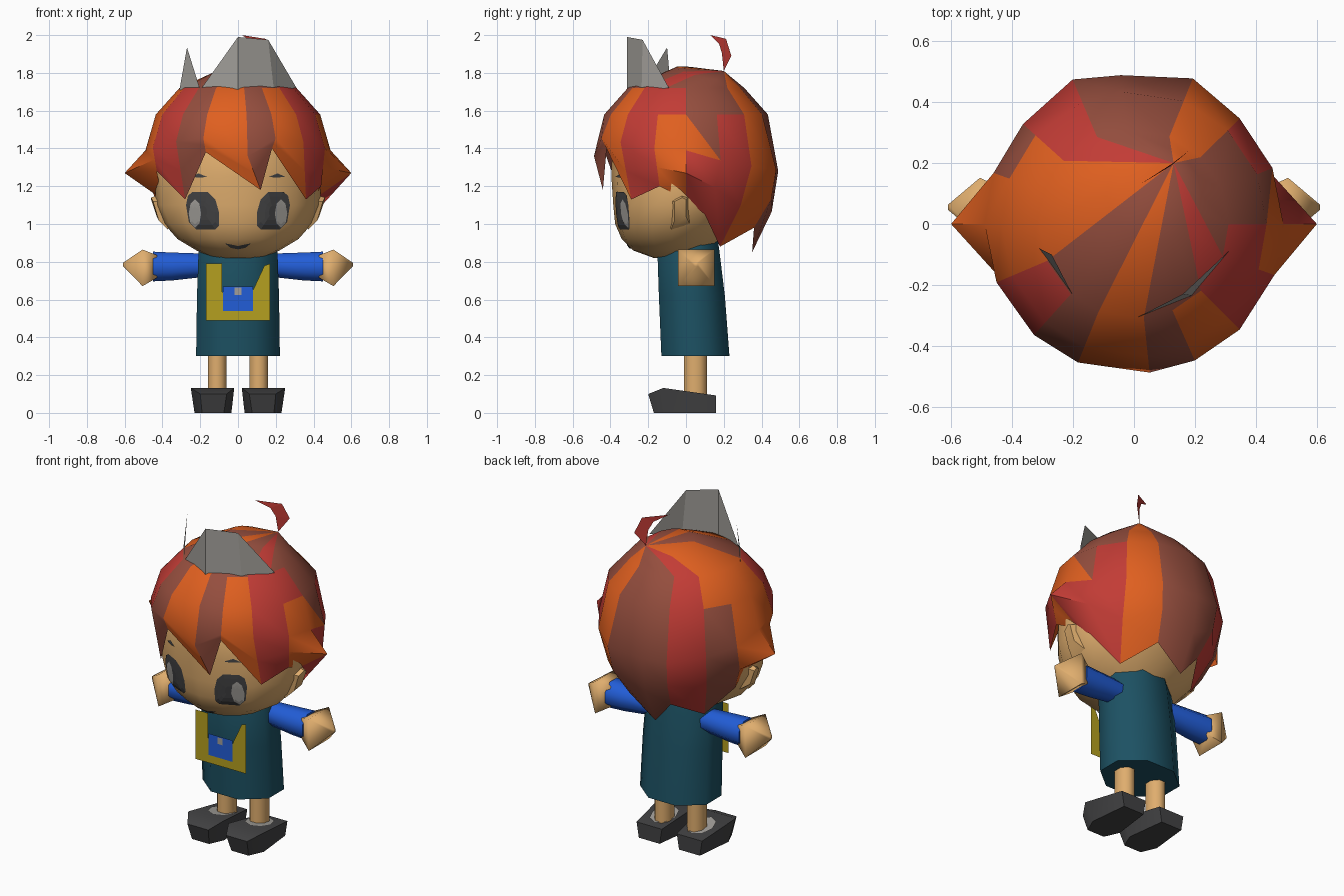
import bpy, math
from mathutils import Vector
from mathutils.bvhtree import BVHTree

if "Cube" in bpy.data.objects:
    bpy.data.objects.remove(bpy.data.objects["Cube"])

COLORS = {
    "orange": (.74, .115, .014), "red": (.54, .045, .036), "brown": (.30, .076, .048),
    "skin": (.74, .42, .155), "teal": (.012, .083, .125), "blue": (.016, .11, .68),
    "yellow": (.46, .35, .014), "charcoal": (.055, .055, .057), "grey": (.36, .345, .32)}
MATS = {}
for n, c in COLORS.items():
    MATS[n] = bpy.data.materials.new(n)
    MATS[n].diffuse_color = (*c, 1)


def build(name, verts, faces, mats, idx=None, smooth=None):
    me = bpy.data.meshes.new(name)
    me.from_pydata([tuple(v) for v in verts], [], faces)
    for m in mats:
        me.materials.append(MATS[m])
    if idx:
        for p, i in zip(me.polygons, idx):
            p.material_index = i
    ob = bpy.data.objects.new(name, me)
    bpy.context.collection.objects.link(ob)
    if smooth:
        bpy.ops.object.select_all(action='DESELECT')
        ob.select_set(True)
        bpy.context.view_layer.objects.active = ob
        bpy.ops.object.shade_smooth_by_angle(angle=math.radians(smooth))
    return ob


def loft(name, rings, mat, smooth=None, flip=False):
    """Skin a list of equal-length rings and cap both ends."""
    n = len(rings[0])
    verts = [p for r in rings for p in r]
    faces = [(k*n+i, k*n+(i+1) % n, (k+1)*n+(i+1) % n, (k+1)*n+i)
             for k in range(len(rings)-1) for i in range(n)]
    faces += [tuple(range(n))[::-1], tuple((len(rings)-1)*n+i for i in range(n))]
    if flip:
        faces = [f[::-1] for f in faces]
    return build(name, verts, faces, [mat], smooth=smooth)


def oval(cx, rx, yf, yb, z, n, off=0.0):
    """Horizontal ring between a front and a back depth."""
    cy = (yf+yb)/2
    return [(cx+rx*math.cos(a), cy+(yb-yf)/2*math.sin(a), z)
            for a in (2*math.pi*(i+off)/n for i in range(n))]


# head
HEAD = [(.82, .13, -.17, .08), (.86, .22, -.28, .13), (.92, .32, -.34, .19), (1.0, .39, -.375, .26),
        (1.1, .435, -.385, .32), (1.25, .44, -.395, .36), (1.45, .39, -.39, .36), (1.6, .27, -.27, .26)]
head = loft("head", [oval(0, rx, yf, yb, z, 16) for z, rx, yf, yb in HEAD], "skin", 60)
tree = BVHTree.FromPolygons([v.co for v in head.data.vertices],
                            [tuple(p.vertices) for p in head.data.polygons])


def decal(name, outline, mat, lift):
    """Thin painted shape wrapped onto the face."""
    n = len(outline)
    cx, cz = (sum(p[k] for p in outline)/n for k in (0, 1))
    area = sum(outline[i-1][0]*outline[i][1]-outline[i][0]*outline[i-1][1] for i in range(n))
    if area < 0:
        outline = outline[::-1]
    verts = []
    for s in (1, .75, .5, .25):
        for x, z in outline:
            x, z = cx+(x-cx)*s, cz+(z-cz)*s
            hit = tree.ray_cast(Vector((x, -2, z)), Vector((0, 1, 0)))[0]
            verts.append((x, hit.y-lift, z))
    faces = [(k*n+i, k*n+(i+1) % n, (k+1)*n+(i+1) % n, (k+1)*n+i) for k in range(3) for i in range(n)]
    faces.append(tuple(3*n+i for i in range(n)))
    build(name, verts, faces, [mat])


# eyes, brows, ears
for s, side in ((-1, "left"), (1, "right")):
    eye = [(.10, .99), (.12, .97), (.22, .97), (.26, 1.01), (.275, 1.1), (.265, 1.15), (.24, 1.17),
           (.16, 1.17), (.12, 1.13), (.10, 1.06)]
    decal("eye_" + side, [(s*x, z) for x, z in eye], "charcoal", .006)
    decal("eye_shine_" + side, [(s*(.228+.033*math.cos(a)), 1.055+.075*math.sin(a))
                                for a in (i*math.pi/4 for i in range(8))], "grey", .009)
    decal("brow_" + side, [(s*x, z) for x, z in
                           ((.165, 1.25), (.20, 1.245), (.25, 1.25), (.21, 1.268))], "charcoal", .006)
    base = [(s*.37, y, z) for y, z in ((-.10, 1.12), (-.03, 1.17), (.03, 1.15), (.02, 1.0), (-.08, .97))]
    tip = [(s*x, y, z) for x, y, z in ((.45, -.06, 1.12), (.46, -.02, 1.14), (.46, 0, 1.13),
                                       (.43, 0, 1.04), (.42, -.06, 1.02))]
    loft("ear_" + side, [base, tip], "skin", 50, s > 0)

# mouth
mouth = [(-.07, .898), (-.04, .874), (0, .866), (.04, .874), (.07, .898), (.035, .888), (0, .884), (-.035, .888)]
decal("mouth", mouth, "charcoal", .007)

# hair: one column per lock edge as angle from the front, then the hem point
COLS = [(-22, -.17, -.43, 1.38), (6, .12, -.44, 1.18), (24, .18, -.42, 1.40), (45, .36, -.29, 1.13),
        (70, .44, -.14, 1.2), (90, .40, 0, 1.13), (112, .40, .10, 1.05), (135, .25, .18, .88),
        (158, .13, .36, .98), (185, -.04, .35, .85), (203, -.15, .36, .98), (228, -.25, .18, .88),
        (250, -.40, .10, 1.05), (270, -.40, 0, 1.13), (293, -.43, -.16, 1.28), (318, -.28, -.34, 1.13)]
apex = Vector((.13, .2, 1.81))
verts = [apex]
for ang, hx, hy, hz in COLS:
    a = math.radians(ang)
    d = Vector((math.sin(a), -math.cos(a), 0))
    ring_a = d*.31 + Vector((0, 0, 1.72))
    mid = (apex+ring_a)/2
    mid.z += max(0, (ring_a-apex).length-.25)*.23
    ring_b = d*.435 + Vector((0, 0, 1.58))
    ring_c = d*(.515 if ang in (158, 203) else .49) + Vector((0, 0, 1.37+.09*math.cos(a)))
    if ang == 6:
        ring_c.z = 1.36
    hem = Vector((hx, hy, hz))
    flare = (ring_c+hem)/2
    if ang in (90, 270):            # side locks flare outwards
        flare = d*.6 + Vector((0, 0, 1.27))
        ring_c.z = 1.39
    elif ang > 100 and ang < 260:   # back stays full above the hem
        flare += d*.035
    verts += [mid, ring_a, ring_b, ring_c, flare, hem]
KEY = "ORB"
CAP = "OBBRBBBOBBROOOBB"
TOP = "OBORRBBOBBROOORB"
MID = "OBORORROBBRBOORB"
HEM = "OBORORROBBRBOORB"
faces, idx = [], []
N, R = len(COLS), 6
for i in range(N):
    p, q = 1+i*R, 1+((i+1) % N)*R
    faces.append((0, p, q))
    idx.append(KEY.index(CAP[i]))
    for k, code in enumerate((CAP, TOP, MID, HEM, HEM)):
        quad = (p+k, p+k+1, q+k+1, q+k)
        if k == 2 and i == 5:       # lock edge runs diagonally here
            faces += [quad[:3], (quad[0], quad[2], quad[3])]
            idx += [0, 2]
        else:
            faces.append(quad)
            idx.append(KEY.index(code[i]))
build("hair", verts, faces, ["orange", "red", "brown"], idx, 40)

# curled hair tuft
build("hair_tuft", [apex, (.18, .24, 1.89), (.12, .19, 1.905), (.147, .212, 1.98), (.095, .175, 1.955), (.02, .13, 2.0)],
      [(0, 1, 2), (1, 3, 4, 2), (3, 5, 4)], ["red"])

# crown plates
build("crown_front", [(-.2, -.23, 1.71), (0, -.312, 1.70), (.19, -.235, 1.71), (.31, -.09, 1.72),
                      (0, -.312, 1.99), (.16, -.23, 1.975)],
      [(0, 1, 4), (1, 2, 5, 4), (2, 3, 5)], ["grey"])
build("crown_spike", [(-.31, -.08, 1.71), (-.2, -.235, 1.71), (-.27, -.1, 1.935)], [(0, 1, 2)], ["grey"])

# tunic
loft("tunic", [oval(0, rx, yf, yb, z, 8, .5) for z, rx, yf, yb in
               ((.30, .24, -.145, .245), (.62, .235, -.158, .22), (.86, .226, -.165, .19), (.98, .18, -.13, .17))],
     "teal", 75)

# apron with pocket and button
Y = -.165
build("apron", [(x, Y, z) for x, z in ((-.17, .79), (-.17, .49), (.17, .49), (.17, .79), (.14, .78),
                                       (.075, .64), (-.085, .64), (-.085, .79))],
      [(0, 1, 6, 7), (1, 2, 5, 6), (2, 3, 4, 5)], ["yellow"])
for name, x, z, w, h, mat, y in (("pocket", 0, .605, .08, .065, "blue", Y-.004),
                                 ("button", 0, .645, .018, .02, "grey", Y-.008)):
    build(name, [(x-w, y, z-h), (x+w, y, z-h), (x+w, y, z+h), (x-w, y, z+h)], [(0, 1, 2, 3)], [mat])


def arm_ring(s, x, r, z, n=8):
    return [(s*x, .055+r*math.cos(a), z+r*math.sin(a)) for a in (2*math.pi*(i+.5)/n for i in range(n))]


# limbs
for s, side in ((-1, "left"), (1, "right")):
    loft("sleeve_" + side, [arm_ring(s, x, r, z) for x, r, z in
                            ((.12, .06, .78), (.22, .07, .78), (.35, .08, .775), (.45, .085, .775))],
         "blue", 60, s < 0)
    loft("hand_" + side, [arm_ring(s, x, r, z, 4) for x, r, z in
                          ((.43, .085, .775), (.505, .137, .768), (.61, .012, .785))], "skin", 75, s < 0)
    loft("leg_" + side, [oval(s*.11, .054, -.015, .115, z, 8, .5) for z in (.08, .36)], "skin", 75)
    # shoe: blunt toe, highest across the instep
    sole = [(.075, -.17, 0), (.19, -.17, 0), (.23, -.08, 0), (.205, .16, 0), (.065, .16, 0), (.035, -.08, 0)]
    top = [(.06, -.2, .10), (.20, -.2, .10), (.25, -.12, .132), (.22, .16, .092), (.05, .16, .092), (.02, -.12, .132)]
    pts = [(s*x, y, z) for x, y, z in sole+top]
    fs = [(i, (i+1) % 6, (i+1) % 6+6, i+6) for i in range(6)]
    fs += [(5, 4, 3, 2, 1, 0), (6, 7, 8, 11), (11, 8, 9, 10)]
    build("shoe_" + side, pts, fs if s > 0 else [f[::-1] for f in fs], ["charcoal"], smooth=40)
    # shoe opening around the ankle
    rim = [(s*.125+.075*math.cos(a), .03+.095*math.sin(a)) for a in (math.pi*i/4 for i in range(8))]
    build("shoe_opening_" + side, [(x, y, .12-.143*y) for x, y in rim], [tuple(range(8))], ["grey"])

for m in bpy.data.materials:
    if m.users and not m.is_grease_pencil:
        m.use_nodes = True
        m.node_tree.nodes["Principled BSDF"].inputs["Base Color"].default_value = m.diffuse_color
